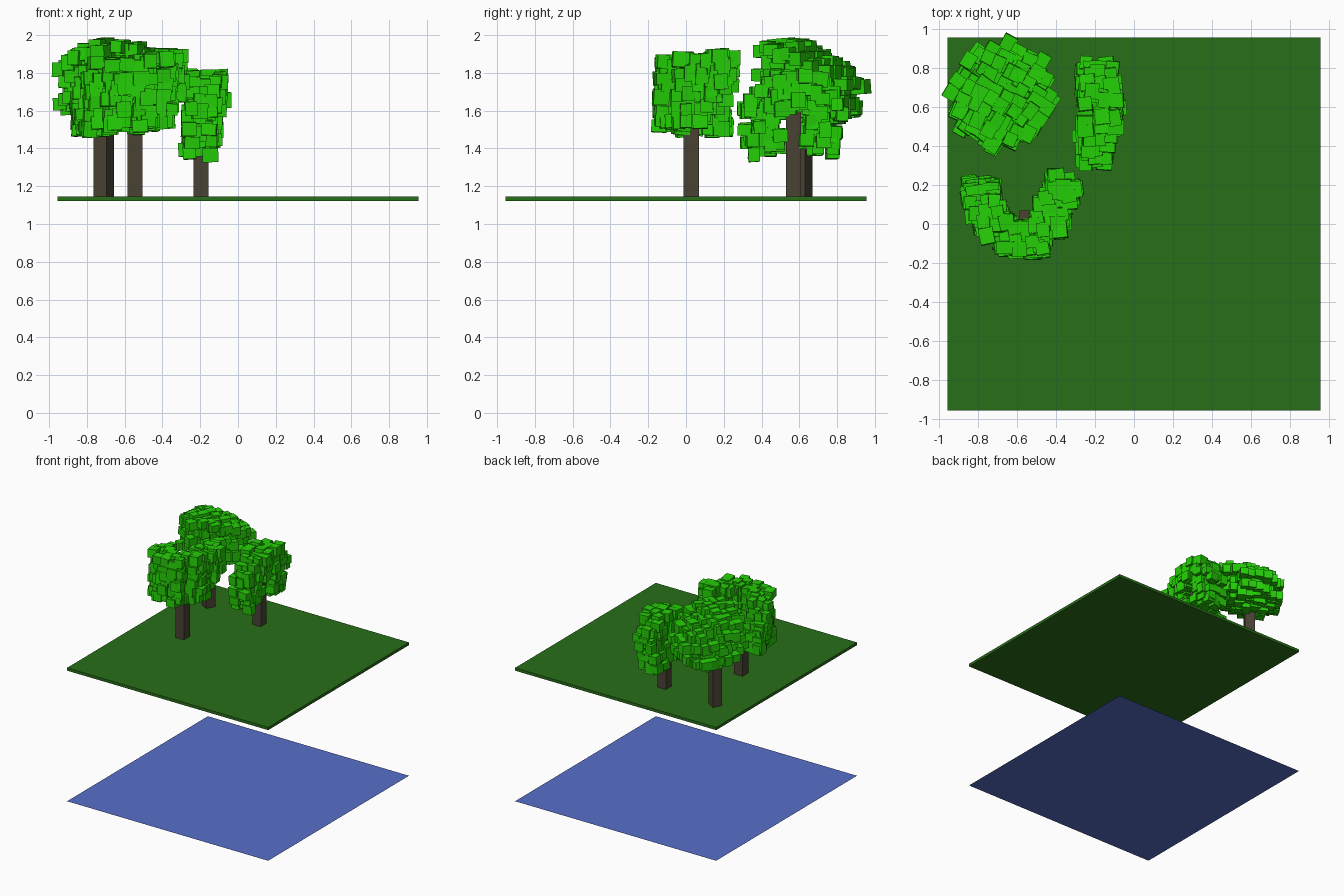
import bpy, bmesh, math, random
from mathutils import Matrix, Vector

if "Cube" in bpy.data.objects:
    bpy.data.objects.remove(bpy.data.objects["Cube"])

random.seed(7)


def material(name, srgb):
    m = bpy.data.materials.new(name)
    m.diffuse_color = (*[(c / 255) ** 2.2 for c in srgb], 1)
    m.use_nodes = True
    m.node_tree.nodes["Principled BSDF"].inputs["Base Color"].default_value = m.diffuse_color
    return m


GRASS = material("grass", (45, 110, 31))
WATER = material("water", (88, 110, 200))
BARK = material("bark", (75, 68, 55))
LEAF = material("leaf", (41, 206, 15))


def finish(name, bm, mat):
    me = bpy.data.meshes.new(name)
    bm.to_mesh(me)
    bm.free()
    me.materials.append(mat)
    ob = bpy.data.objects.new(name, me)
    bpy.context.collection.objects.link(ob)
    return ob


def add_box(bm, centre, size, rot=Matrix.Identity(4)):
    mat = Matrix.Translation(centre) @ rot @ Matrix.Diagonal((*size, 1))
    bmesh.ops.create_cube(bm, size=1, matrix=mat)


def box(name, centre, size, mat, turn=0):
    bm = bmesh.new()
    add_box(bm, centre, size, Matrix.Rotation(math.radians(turn), 4, 'Z'))
    return finish(name, bm, mat)


def canopy(name, points, turn):
    """One small leaf block per point, all roughly turned the same way."""
    bm = bmesh.new()
    for p in points:
        rot = Matrix.Rotation(math.radians(turn + random.uniform(-8, 8)), 4, 'Z')
        rot = rot @ Matrix.Rotation(math.radians(random.uniform(-4, 4)), 4, 'X')
        rot = rot @ Matrix.Rotation(math.radians(random.uniform(-4, 4)), 4, 'Y')
        j = Vector([random.uniform(-0.018, 0.018) for _ in range(3)])
        add_box(bm, Vector(p) + j, [random.uniform(0.06, 0.085) for _ in range(3)], rot)
    return finish(name, bm, LEAF)


def along(path, n):
    """n samples (point, side normal in the first two axes) of a polyline."""
    pts = [Vector(p) for p in path]
    for i in range(n):
        t = i / (n - 1) * (len(pts) - 1)
        k = min(int(t), len(pts) - 2)
        d = pts[k + 1] - pts[k]
        yield pts[k].lerp(pts[k + 1], t - k), Vector((-d.y, d.x)).normalized()


def spread(lo, hi, n):
    return [lo + (hi - lo) * i / (n - 1) for i in range(n)]


# Water sheet and grass slab
bm = bmesh.new()
bmesh.ops.create_grid(bm, x_segments=1, y_segments=1, size=0.955)
finish("water_sheet", bm, WATER)
box("grass_slab", (0, 0, 1.133), (1.91, 1.91, 0.024), GRASS)

# Trunks
for name, x, y, top, turn in (("back_left_trunk", -0.71, 0.615, 1.75, -30),
                              ("front_trunk", -0.545, 0.028, 1.62, 0),
                              ("back_right_trunk", -0.195, 0.57, 1.68, 0)):
    box(name, (x, y, (1.14 + top) / 2), (0.08, 0.08, top - 1.14), BARK, turn)

# Front canopy: an upright wall of leaves bent into a V
path = [(-0.78, 0.20, 1.50, 1.60), (-0.78, 0.09, 1.51, 1.82), (-0.67, -0.05, 1.52, 1.84),
        (-0.56, -0.09, 1.53, 1.83), (-0.46, -0.06, 1.53, 1.85), (-0.41, 0.09, 1.56, 1.87),
        (-0.35, 0.21, 1.74, 1.89)]
pts = []
for p, n in along(path, 18):
    for s in (-0.055, 0, 0.055):
        for z in spread(p[2], p[3], 6):
            pts.append((p[0] + n.x * s, p[1] + n.y * s, z))
canopy("front_canopy", pts, 5)

# Back right canopy: a slim arch of leaves standing in the y-z plane
path = [(0.43, 1.40, -0.20), (0.38, 1.56, -0.21), (0.46, 1.67, -0.18), (0.58, 1.72, -0.165),
        (0.70, 1.68, -0.165), (0.745, 1.55, -0.19), (0.70, 1.41, -0.20)]
pts = []
for p, n in along(path, 18):
    half = 0.075 - 0.12 * abs(p[0] - 0.58)
    for s in (-0.07, 0, 0.07):
        for x in spread(-half, half, 3):
            pts.append((p[2] + x, p[0] + n.x * s, p[1] + n.y * s))
canopy("back_right_canopy", pts, 2)

# Back left canopy: a round cap, highest at the front, bowl-shaped underneath
pts = []
turn = Matrix.Rotation(math.radians(-30), 3, 'Z')
for u in spread(-0.215, 0.215, 8):
    for v in spread(-0.235, 0.235, 9):
        if math.hypot(u, v) > 0.26:
            continue
        q = turn @ Vector((u, v, 0)) + Vector((-0.675, 0.66, 0))
        top = 1.94 - 1.5 * ((q.x + 0.68) ** 2 + (q.y - 0.53) ** 2)
        low = 1.55 + 1.7 * ((q.x + 0.68) ** 2 + (q.y - 0.70) ** 2)
        for z in spread(low, max(top, low + 0.06), max(2, int((top - low) / 0.06))):
            pts.append((q.x, q.y, z))
canopy("back_left_canopy", pts, -30)
